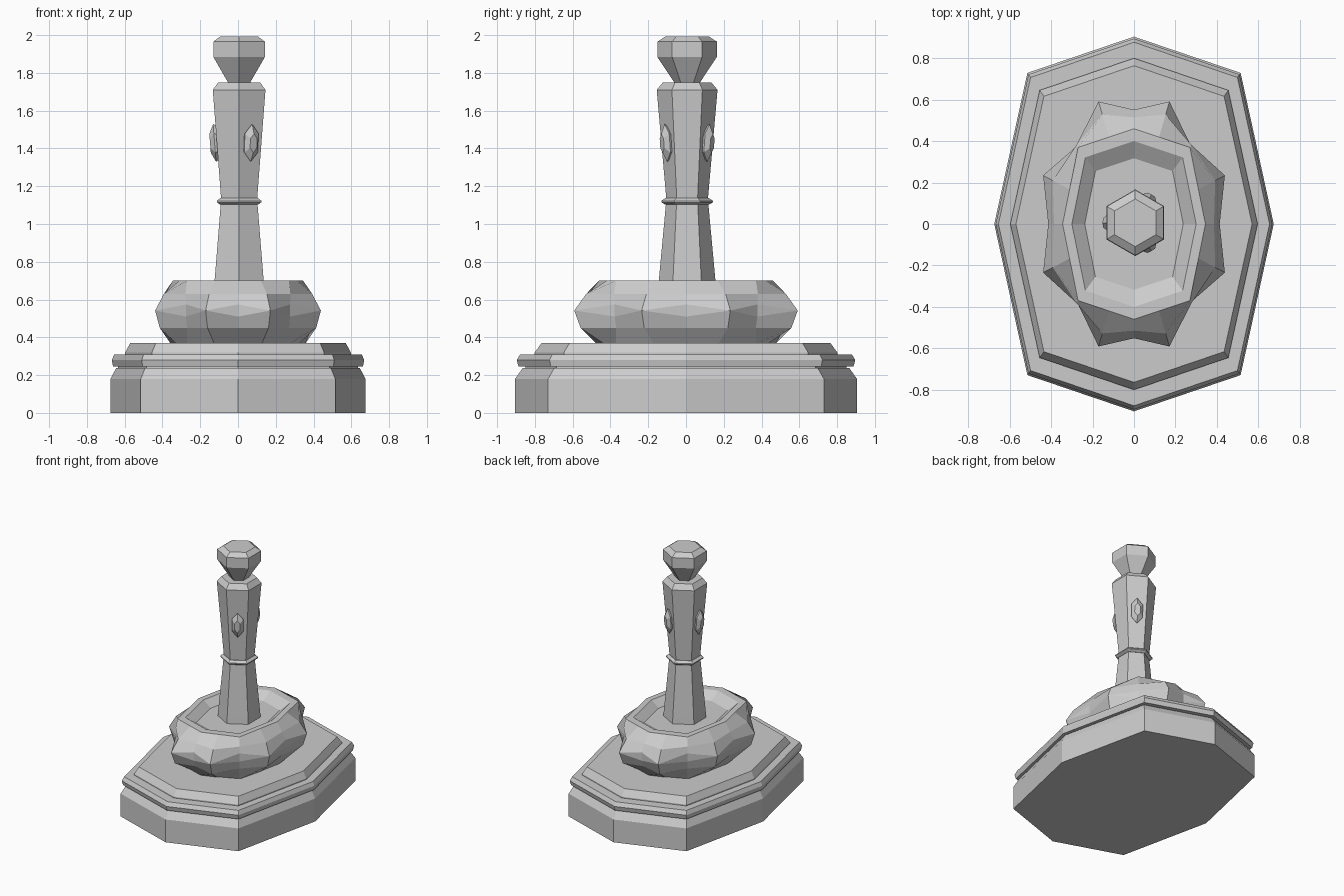
import bpy, bmesh, math
from mathutils import Matrix, Vector

cube = bpy.data.objects.get("Cube")
if cube:
    bpy.data.objects.remove(cube, do_unlink=True)

stone = bpy.data.materials.new("grey stone")
stone.use_nodes = True
colour = (0.6, 0.6, 0.6, 1)
stone.diffuse_color = colour
stone.node_tree.nodes["Principled BSDF"].inputs["Base Color"].default_value = colour


def loft(name, rings, location=(0, 0, 0), peak=0.0):
    """Skin a stack of rings, closing both ends; peak raises the top centre."""
    bm = bmesh.new()
    rows = [[bm.verts.new(p) for p in ring] for ring in rings]
    n = len(rows[0])
    for low, high in zip(rows, rows[1:]):
        for i in range(n):
            j = (i + 1) % n
            bm.faces.new((low[i], low[j], high[j], high[i]))
    bm.faces.new(rows[0][::-1])
    cap = bm.faces.new(rows[-1])
    if peak:
        bmesh.ops.poke(bm, faces=[cap], offset=peak)
    bmesh.ops.remove_doubles(bm, verts=bm.verts, dist=1e-5)
    bmesh.ops.recalc_face_normals(bm, faces=bm.faces)
    mesh = bpy.data.meshes.new(name)
    bm.to_mesh(mesh)
    bm.free()
    mesh.materials.append(stone)
    obj = bpy.data.objects.new(name, mesh)
    obj.location = location
    bpy.context.collection.objects.link(obj)
    return obj


def octagon(half_x, half_y, corner):
    """Long octagon with points on both axes."""
    cx, cy = corner
    return [(half_x, 0), (cx, cy), (0, half_y), (-cx, cy),
            (-half_x, 0), (-cx, -cy), (0, -half_y), (cx, -cy)]


def scaled(outline, size, z):
    return [(x * size, y * size, z) for x, y in outline]


def hexagon(radius, z):
    """Six-sided ring with points at the front and back."""
    return [(radius * math.sin(math.radians(60 * k)),
             -radius * math.cos(math.radians(60 * k)), z) for k in range(6)]


# Stepped plinth
plan = octagon(0.675, 0.905, (0.515, 0.73))
tiers = {
    "plinth": [(1, 0), (1, 0.18), (0.955, 0.238)],
    "plinth_recess": [(0.94, 0.23), (0.94, 0.25)],
    "plinth_band": [(0.98, 0.245), (0.99, 0.28), (0.97, 0.31)],
    "plinth_top_step": [(0.885, 0.305), (0.885, 0.32), (0.845, 0.37)],
}
for name, profile in tiers.items():
    loft(name, [scaled(plan, s, z) for s, z in profile])

# Faceted basin with eight spikes
basin_plan = octagon(0.345, 0.46, (0.27, 0.37))


def basin_ring(axis, tip, diagonal, z, notch=0.0):
    """Ring of axis points, spike tips and diagonal points, each scaled."""
    ring = []
    for i in range(8):
        here, after = Vector(basin_plan[i]), Vector(basin_plan[(i + 1) % 8])
        corner = here * (diagonal if i % 2 else axis)
        middle = here.lerp(after, 0.55 if i % 2 else 0.45) * tip
        ring += [(corner.x, corner.y, z + notch), (middle.x, middle.y, z)]
    return ring


loft("basin", [
    basin_ring(1.03, 1.03, 1.0, 0.365),
    basin_ring(1.13, 1.33, 1.0, 0.45),
    basin_ring(1.2, 1.41, 1.02, 0.542, -0.032),
    basin_ring(1.2, 1.41, 1.02, 0.542, 0.032),
    basin_ring(1.12, 1.26, 1.03, 0.63),
    basin_ring(1, 1, 1, 0.70),
    basin_ring(0.87, 0.87, 0.87, 0.70),
    basin_ring(0.69, 0.69, 0.69, 0.65),
])

# Six-sided column, collar and knob
centre = (0.006, 0.006, 0)
column = {
    "lower_shaft": [(0.155, 0.64), (0.15, 0.70), (0.112, 1.11)],
    "collar": [(0.115, 1.102), (0.136, 1.115), (0.136, 1.123), (0.115, 1.137)],
    "upper_shaft": [(0.11, 1.13), (0.161, 1.71), (0.128, 1.75)],
    "knob": [(0.065, 1.745), (0.158, 1.885), (0.158, 1.965), (0.115, 1.993)],
}
for name, profile in column.items():
    loft(name, [hexagon(r, z) for r, z in profile], centre,
         peak=0.007 if name == "knob" else 0)

# Three long faceted gems set into alternate faces of the upper shaft
for number, degrees in enumerate((60, 180, 300)):
    gem = loft(f"gem_{number + 1}", [
        [(depth, 0.048 * s * math.sin(math.radians(60 * k)),
          0.1 * s * math.cos(math.radians(60 * k))) for k in range(6)]
        for s, depth in ((0.8, -0.02), (1, 0.012), (0.5, 0.036))])
    turn = Matrix.Rotation(math.radians(degrees), 4, 'Z')
    lean = Matrix.Rotation(math.radians(4.5), 4, 'Y')
    gem.matrix_world = (Matrix.Translation(centre) @ turn
                        @ Matrix.Translation((0.118, 0, 1.43)) @ lean)
